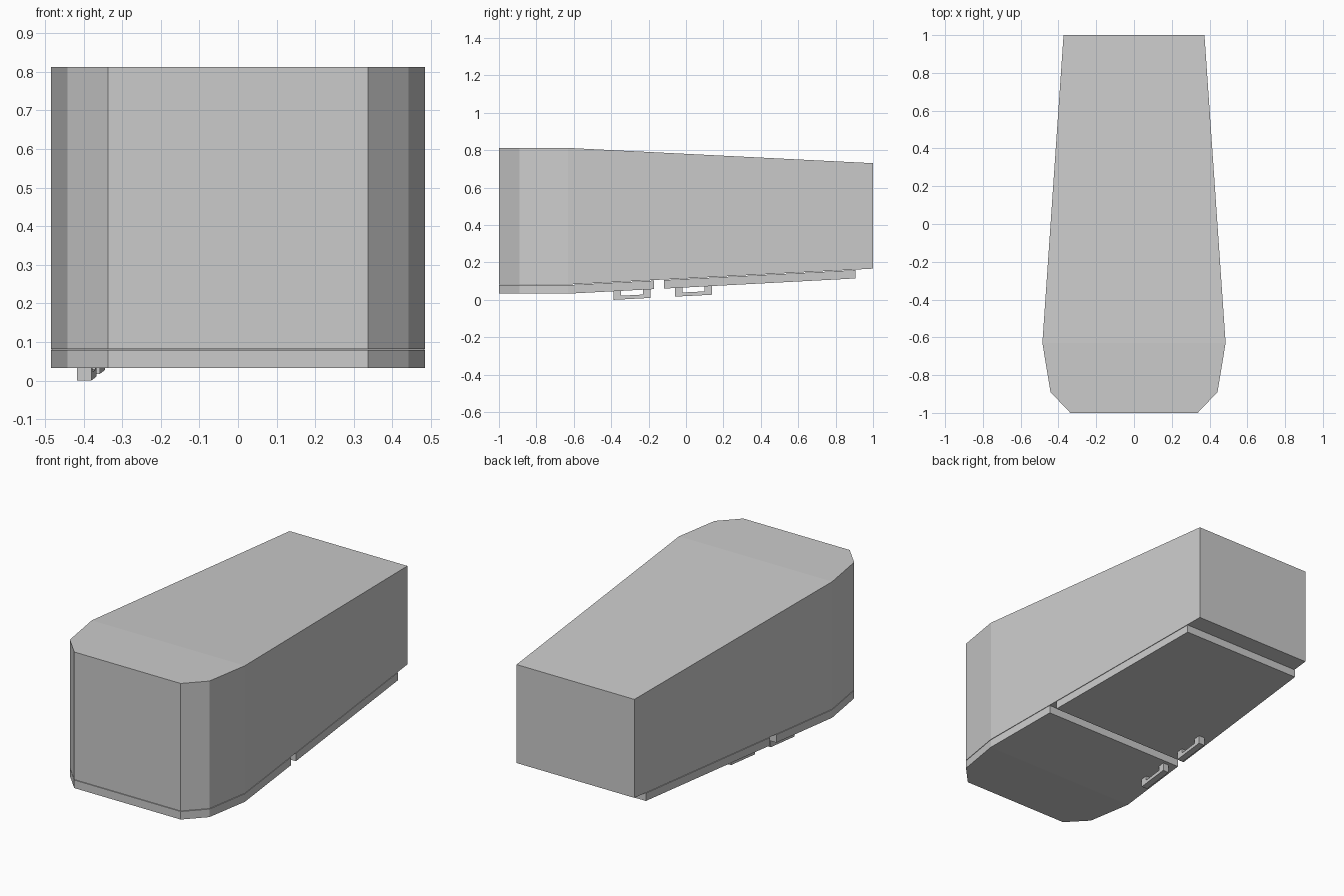
import bpy
import bmesh

if "Cube" in bpy.data.objects:
    bpy.data.objects.remove(bpy.data.objects["Cube"])

grey = bpy.data.materials.new("light grey")
grey.diffuse_color = (0.6, 0.6, 0.6, 1)
grey.use_nodes = True
grey.node_tree.nodes["Principled BSDF"].inputs["Base Color"].default_value = grey.diffuse_color

# Plan outline as (y, half width), front to back
OUTLINE = [(-1.0, 0.337), (-0.89, 0.442), (-0.63, 0.485), (1.0, 0.373)]
BEND = -0.63


def half_width(y):
    for (y0, w0), (y1, w1) in zip(OUTLINE, OUTLINE[1:]):
        if y0 <= y <= y1:
            return w0 + (w1 - w0) * (y - y0) / (y1 - y0)


def sloped(level, slope):
    """Height that is level at the front and slopes behind the bend."""
    return lambda y: level + slope * max(0, y - BEND)


def finish(name, bm):
    bmesh.ops.recalc_face_normals(bm, faces=bm.faces)
    mesh = bpy.data.meshes.new(name)
    bm.to_mesh(mesh)
    bm.free()
    mesh.materials.append(grey)
    obj = bpy.data.objects.new(name, mesh)
    bpy.context.collection.objects.link(obj)


def slab(name, y_front, y_back, bottom, top):
    """Part of the plan outline between two depths, closed by two surfaces."""
    inner = [y for y, _ in OUTLINE if y_front < y < y_back]
    bm = bmesh.new()
    rings = []
    for y in [y_front] + inner + [y_back]:
        w = half_width(y)
        rings.append([bm.verts.new(p) for p in (
            (-w, y, bottom(y)), (w, y, bottom(y)), (w, y, top(y)), (-w, y, top(y)))])
    for a, b in zip(rings, rings[1:]):
        for i in range(4):
            j = (i + 1) % 4
            bm.faces.new((a[i], a[j], b[j], b[i]))
    bm.faces.new(rings[0])
    bm.faces.new(rings[-1])
    finish(name, bm)


def handle(name, y, x, z):
    """U-shaped pull following the tapered side and sloped underside."""
    length, leg, bar, width = 0.198, 0.04, 0.02, 0.037
    profile = [(0, 0), (length, 0), (length, 0.06), (length - leg, 0.06),
               (length - leg, bar), (leg, bar), (leg, 0.06), (0, 0.06)]
    bm = bmesh.new()
    sides = [[bm.verts.new((x + dx + 0.067 * dy, y + dy, z + dz + 0.052 * dy))
              for dy, dz in profile] for dx in (0, width)]
    for i in range(8):
        j = (i + 1) % 8
        bm.faces.new((sides[0][i], sides[0][j], sides[1][j], sides[1][i]))
    for side in sides:
        bm.faces.new(side)
    finish(name, bm)


# Main tapered box
slab("body", -1.0, 1.0, sloped(0.082, 0.052), sloped(0.812, -0.05))

# Two underside doors, with a hairline seam below the body
door_bottom, door_top = sloped(0.033, 0.053), sloped(0.079, 0.052)
slab("front_door", -1.0, -0.17, door_bottom, door_top)
slab("rear_door", -0.118, 0.905, door_bottom, door_top)

# Door handles on the left
handle("front_handle", -0.388, -0.417, 0.0)
handle("rear_handle", -0.06, -0.395, 0.017)
